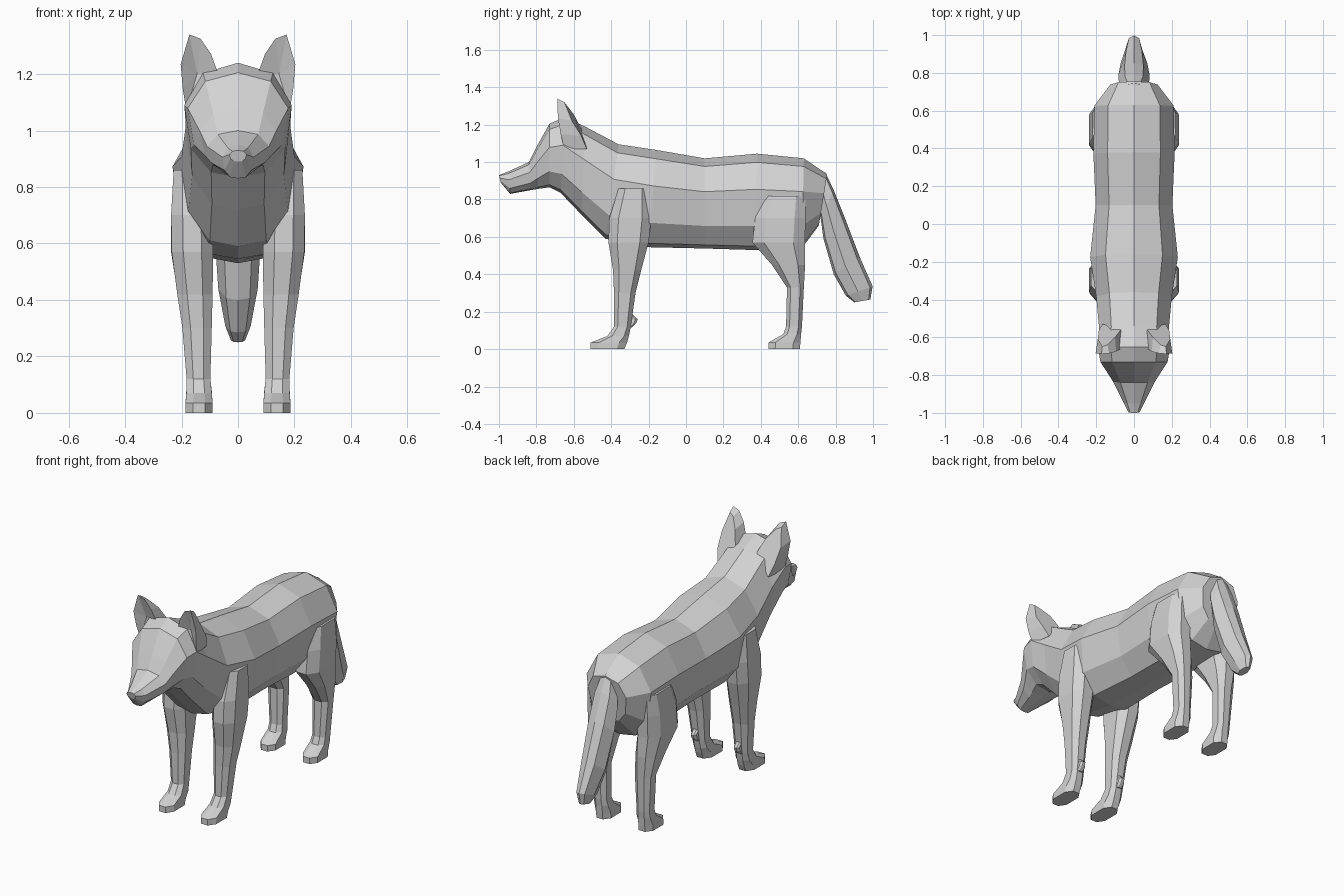
import bpy, bmesh

fur = bpy.data.materials.new("grey fur")
fur.diffuse_color = (0.65, 0.65, 0.65, 1)


def finish(name, bm, mirrored=False):
    bmesh.ops.recalc_face_normals(bm, faces=bm.faces)
    mesh = bpy.data.meshes.new(name)
    bm.to_mesh(mesh)
    bm.free()
    mesh.materials.append(fur)
    obj = bpy.data.objects.new(name, mesh)
    bpy.context.collection.objects.link(obj)
    if mirrored:
        obj.modifiers.new("mirror", 'MIRROR')
    return obj


def loft(name, rings, mirrored=False):
    """Skin a series of equal-length point rings and cap both ends."""
    bm = bmesh.new()
    loops = [[bm.verts.new(p) for p in ring] for ring in rings]
    n = len(loops[0])
    for a, b in zip(loops, loops[1:]):
        for i in range(n):
            j = (i + 1) % n
            bm.faces.new((a[i], a[j], b[j], b[i]))
    bm.faces.new(loops[0])
    bm.faces.new(loops[-1])
    return finish(name, bm, mirrored)


def section(yt, zt, yb, zb, w, profile):
    """Symmetric slanted ring between an upper and a lower centre point."""
    half = [(f * w, yb + (yt - yb) * t, zb + (zt - zb) * t) for f, t in profile]
    return half + [(-x, y, z) for x, y, z in half[-2:0:-1]]


def leg_ring(z, y0, y1, x0, x1):
    """Horizontal rectangle with chamfered corners."""
    cx, cy = (x1 - x0) * 0.28, (y1 - y0) * 0.22
    return [(x0 + cx, y0, z), (x1 - cx, y0, z), (x1, y0 + cy, z), (x1, y1 - cy, z),
            (x1 - cx, y1, z), (x0 + cx, y1, z), (x0, y1 - cy, z), (x0, y0 + cy, z)]


# Head, neck and trunk: top y, top z, bottom y, bottom z, half width
trunk = [(0, 1), (.65, .91), (1, .63), (.88, .25), (.5, .04), (0, 0)]
spine = [
    (-1.00, .930, -.99, .890, .030),
    (-.95, .950, -.94, .830, .055),
    (-.84, 1.00, -.83, .850, .110),
    (-.80, 1.08, -.79, .857, .135),
    (-.73, 1.205, -.73, .865, .178),
    (-.65, 1.24, -.67, .835, .190),
    (-.54, 1.19, -.56, .720, .185),
    (-.36, 1.095, -.43, .590, .200),
    (-.16, 1.065, -.20, .545, .232),
    (.10, 1.02, .10, .538, .203),
    (.38, 1.045, .36, .530, .215),
    (.63, 1.02, .62, .540, .210),
    (.755, .935, .71, .660, .125),
]
loft("body_and_head", [section(*s, trunk) for s in spine])

# Tail: outer y, outer z, inner y, inner z, half width
brush = [(0, 1), (.6, .9), (1, .45), (.6, .08), (0, 0)]
tail = [
    (.745, .945, .69, .86, .05),
    (.79, .85, .72, .70, .08),
    (.85, .70, .735, .59, .083),
    (.93, .49, .79, .40, .07),
    (.998, .335, .855, .285, .045),
    (.985, .265, .90, .25, .025),
]
loft("tail", [section(*s, brush) for s in tail])

# Legs: z, front y, back y, inner x, outer x
front = [
    (.86, -.36, -.20, .12, .228),
    (.70, -.41, -.185, .09, .237),
    (.57, -.415, -.20, .088, .235),
    (.42, -.39, -.24, .09, .215),
    (.30, -.385, -.27, .093, .197),
    (.12, -.385, -.295, .098, .182),
    (.07, -.42, -.305, .093, .183),
    (.035, -.51, -.315, .09, .186),
    (0, -.51, -.33, .09, .186),
]
hind = [
    (.82, .41, .64, .12, .22),
    (.70, .37, .64, .09, .237),
    (.57, .355, .635, .088, .237),
    (.45, .46, .637, .09, .218),
    (.33, .54, .63, .093, .197),
    (.12, .535, .62, .098, .182),
    (.08, .52, .615, .093, .183),
    (.035, .44, .612, .09, .186),
    (0, .44, .608, .09, .186),
]
loft("front_legs", [leg_ring(*r) for r in front], True)
loft("hind_legs", [leg_ring(*r) for r in hind], True)

# Small claw behind each front ankle
claw = [(.115, -.32, -.29, .12, .16), (.14, -.32, -.265, .12, .16),
        (.16, -.32, -.258, .123, .157), (.185, -.32, -.285, .12, .16)]
loft("dew_claws", [leg_ring(*r) for r in claw], True)

# Ears: rim outline with a hollow front and a tapering back
bm = bmesh.new()
rim_points = [(.07, -.66, 1.20), (.095, -.675, 1.27), (.132, -.685, 1.325), (.172, -.688, 1.34),
              (.203, -.685, 1.235), (.196, -.67, 1.15), (.183, -.65, 1.07)]
back_points = [(.07, -.56, 1.18), (.10, -.60, 1.255), (.14, -.64, 1.305), (.168, -.65, 1.32),
               (.192, -.61, 1.22), (.186, -.56, 1.14), (.165, -.53, 1.07)]
rim = [bm.verts.new(p) for p in rim_points]
back = [bm.verts.new(p) for p in back_points]
hollow = bm.verts.new((.145, -.645, 1.20))
for i in range(7):
    j = (i + 1) % 7
    bm.faces.new((rim[i], rim[j], hollow))
    bm.faces.new((rim[j], rim[i], back[i], back[j]))
bm.faces.new(back)
finish("ears", bm, True)
